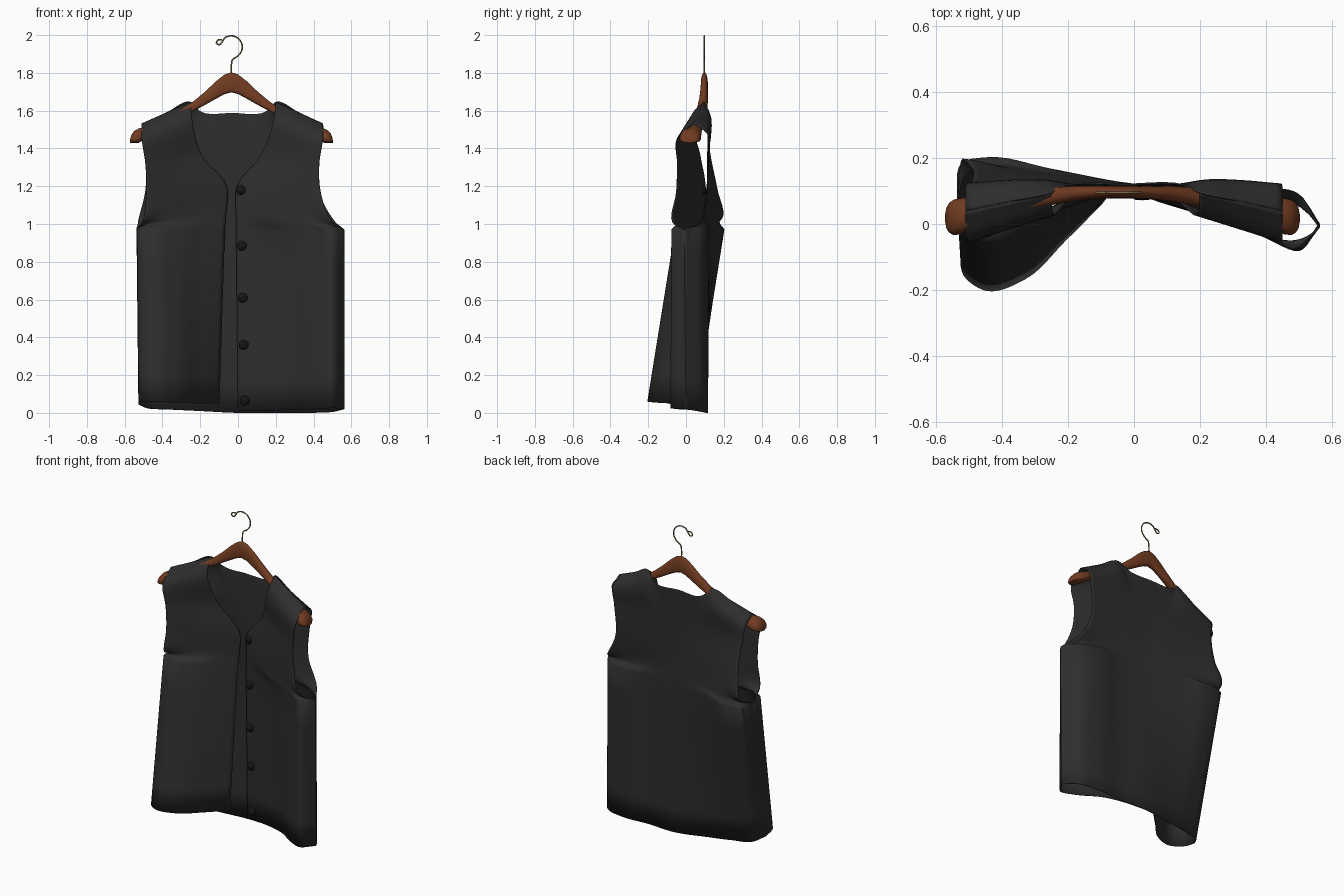
import bpy, bmesh, math
from mathutils import Vector

if "Cube" in bpy.data.objects:
    bpy.data.objects.remove(bpy.data.objects["Cube"])


def material(name, rgb):
    m = bpy.data.materials.new(name)
    m.diffuse_color = (*rgb, 1)
    m.use_nodes = True
    m.node_tree.nodes["Principled BSDF"].inputs["Base Color"].default_value = m.diffuse_color
    return m


CLOTH = material("charcoal cloth", (0.027, 0.027, 0.028))
WOOD = material("brown wood", (0.165, 0.044, 0.015))
BRASS = material("dull brass", (0.26, 0.19, 0.08))
BLACK = material("black button", (0.008, 0.008, 0.009))


def finish(name, bm, mat, angle=50):
    me = bpy.data.meshes.new(name)
    bm.to_mesh(me)
    bm.free()
    ob = bpy.data.objects.new(name, me)
    bpy.context.collection.objects.link(ob)
    me.materials.append(mat)
    bpy.ops.object.select_all(action='DESELECT')
    ob.select_set(True)
    bpy.context.view_layer.objects.active = ob
    bpy.ops.object.shade_smooth_by_angle(angle=math.radians(angle))
    return ob


def span(a, b, n):
    a, b = Vector(a), Vector(b)
    return [a.lerp(b, i / (n - 1)) for i in range(n)]


def flat(z, pts):
    return [Vector((x, y, z)) for x, y in pts]


def smooth(pts, sub, first_linear=False):
    """Curve through points, tangents weighted by spacing so it never overshoots."""
    n = len(pts)
    d = [max((b - a).length, 1e-6) for a, b in zip(pts, pts[1:])]
    slope = [(b - a) / l for a, b, l in zip(pts, pts[1:], d)]
    tan = [slope[0]] + [(slope[i - 1] * d[i] + slope[i] * d[i - 1]) / (d[i - 1] + d[i])
                        for i in range(1, n - 1)] + [slope[-1]]
    out = []
    for k in range(n - 1):
        p, q, l = pts[k], pts[k + 1], d[k]
        for i in range(sub):
            t = i / sub
            if first_linear and k == 0:
                out.append(p.lerp(q, t))
            else:
                out.append(p * (2 * t ** 3 - 3 * t * t + 1) + tan[k] * l * (t ** 3 - 2 * t * t + t)
                           + q * (3 * t * t - 2 * t ** 3) + tan[k + 1] * l * (t ** 3 - t * t))
    return out + [pts[-1].copy()]


def panel(bm, rows):
    """Cloth sheet through rows of control points, hem to shoulder."""
    rows = [smooth(r, 6) for r in rows]
    cols = [smooth(list(c), 6, True) for c in zip(*rows)]
    vs = [[bm.verts.new(p) for p in c] for c in cols]
    for a, b in zip(vs, vs[1:]):
        for i in range(len(a) - 1):
            bm.faces.new((a[i], b[i], b[i + 1], a[i + 1]))


# Vest: two fronts and a back, joined at the side seams
vest = bmesh.new()
panel(vest, [
    [Vector(p) for p in ((-.1, .06, .05), (-.21, -.05, .05), (-.33, -.165, .055),
                         (-.45, -.2, .06), (-.515, -.155, .06), (-.525, -.07, .045))],
    flat(.97, [(-.07, .1), (-.2, .045), (-.33, -.02), (-.45, -.055), (-.52, -.02), (-.535, .07)]),
    span((-.065, .102, 1.04), (-.502, -.045, 1.02), 6),
    span((-.06, .102, 1.2), (-.485, -.045, 1.17), 6),
    span((-.19, .075, 1.36), (-.49, -.045, 1.32), 6),
    span((-.248, .043, 1.595), (-.51, -.045, 1.455), 6),
    span((-.25, .095, 1.645), (-.51, .04, 1.53), 6)])
panel(vest, [
    [Vector(p) for p in ((0, .1, .01), (.14, .085, .012), (.28, .045, .015),
                         (.42, -.045, .02), (.5, -.08, .025), (.562, .0, .02))],
    flat(.97, [(-.01, .1), (.14, .07), (.28, .01), (.42, -.045), (.5, -.075), (.562, -.01)]),
    span((-.01, .102, 1.04), (.5, -.07, 1.01), 6),
    span((-.005, .102, 1.2), (.437, -.05, 1.17), 6),
    span((.12, .075, 1.36), (.43, -.045, 1.32), 6),
    span((.197, .043, 1.595), (.45, -.045, 1.455), 6),
    span((.2, .095, 1.645), (.45, .04, 1.53), 6)])


def bent(left, mid, right):
    return span(left, mid, 5) + span(mid, right, 5)[1:]


top = (span((-.51, .04, 1.53), (-.25, .095, 1.645), 3)
       + [Vector(p) for p in ((-.2, .118, 1.597), (-.03, .12, 1.588), (.15, .118, 1.597))]
       + span((.2, .095, 1.645), (.45, .04, 1.53), 3))
panel(vest, [
    [Vector(p) for p in ((-.525, -.07, .045), (-.48, -.0, .025), (-.36, .04, .018), (-.2, .075, .01),
                         (0, .112, 0), (.2, .106, 0), (.38, .112, 0), (.5, .085, .005), (.562, .0, .02))],
    flat(.97, [(-.535, .07), (-.52, .185), (-.45, .2), (-.25, .165), (0, .12),
               (.2, .11), (.38, .118), (.5, .08), (.562, -.01)]),
    bent((-.525, .19, 1.03), (0, .118, 1.03), (.515, .075, 1.01)),
    bent((-.49, .165, 1.18), (-.02, .115, 1.18), (.43, .108, 1.17)),
    bent((-.495, .125, 1.38), (-.03, .115, 1.38), (.435, .118, 1.38)),
    [Vector((p.x, .12 if abs(p.x + .03) < .4 else .112, p.z - .05)) for p in top],
    top])
bmesh.ops.remove_doubles(vest, verts=vest.verts, dist=0.0005)
bmesh.ops.recalc_face_normals(vest, faces=vest.faces)
vest_ob = finish("vest", vest, CLOTH, 60)
cloth = vest_ob.modifiers.new("cloth thickness", 'SOLIDIFY')
cloth.thickness = 0.005
cloth.offset = 0

# Buttons: domed discs down the right front edge
for i, (x, z) in enumerate(((.015, 1.18), (.02, .885), (.025, .61), (.03, .36), (.035, .065))):
    bm = bmesh.new()
    bmesh.ops.create_uvsphere(bm, u_segments=20, v_segments=10, radius=1)
    for v in bm.verts:
        v.co = Vector((x + v.co.x * .026, .09 + v.co.y * .018, z + v.co.z * .026))
    finish(f"button_{i + 1}", bm, BLACK)

# Hanger: half sections (offset, y centre, y half width, top, bottom), mirrored about x = -0.035
half = [(0, .097, .019, 1.803, 1.697), (.035, .097, .019, 1.792, 1.688), (.08, .096, .02, 1.757, 1.664),
        (.14, .093, .023, 1.7, 1.63), (.2, .086, .026, 1.65, 1.598), (.24, .079, .026, 1.622, 1.575),
        (.34, .055, .034, 1.568, 1.52), (.45, .034, .048, 1.517, 1.455), (.49, .024, .055, 1.506, 1.43),
        (.512, .02, .054, 1.494, 1.43), (.526, .019, .045, 1.478, 1.43),
        (.534, .018, .032, 1.458, 1.43), (.538, .018, .012, 1.438, 1.43)]
CX = -.035
hanger = bmesh.new()
rings = []
N = 24
for d, yc, w, zt, zb in [(-s[0], *s[1:]) for s in half[:0:-1]] + half:
    ring = []
    for k in range(N):
        a = 2 * math.pi * k / N
        c, s = math.cos(a), math.sin(a)
        # round above, flatter below
        e = 1 if s > 0 else 0.5
        mid = zb + (zt - zb) * 0.35
        h = (zt - mid) if s > 0 else (mid - zb)
        ring.append(hanger.verts.new((CX + d, yc + w * math.copysign(abs(c) ** .9, c),
                                      mid + h * math.copysign(abs(s) ** e, s))))
    rings.append(ring)
for a, b in zip(rings, rings[1:]):
    for k in range(N):
        hanger.faces.new((a[k], a[(k + 1) % N], b[(k + 1) % N], b[k]))
hanger.faces.new(rings[0])
hanger.faces.new(rings[-1])
bmesh.ops.recalc_face_normals(hanger, faces=hanger.faces)
finish("hanger", hanger, WOOD)

# Hook: bent wire with a small end loop
path = [(-.035, 1.79), (-.035, 1.84), (-.03, 1.868), (0, 1.89), (.02, 1.92), (.021, 1.95), (.002, 1.982),
        (-.035, 1.996), (-.07, 1.985), (-.083, 1.965), (-.1, 1.949), (-.114, 1.957), (-.108, 1.972), (-.085, 1.976)]
cu = bpy.data.curves.new("hook", 'CURVE')
cu.dimensions = '3D'
cu.bevel_depth = 0.004
cu.bevel_resolution = 2
cu.use_fill_caps = True
pts = smooth([Vector((x, .096, z)) for x, z in path], 5)
sp = cu.splines.new('POLY')
sp.points.add(len(pts) - 1)
for p, v in zip(sp.points, pts):
    p.co = (*v, 1)
cu.materials.append(BRASS)
bpy.context.collection.objects.link(bpy.data.objects.new("hook", cu))
